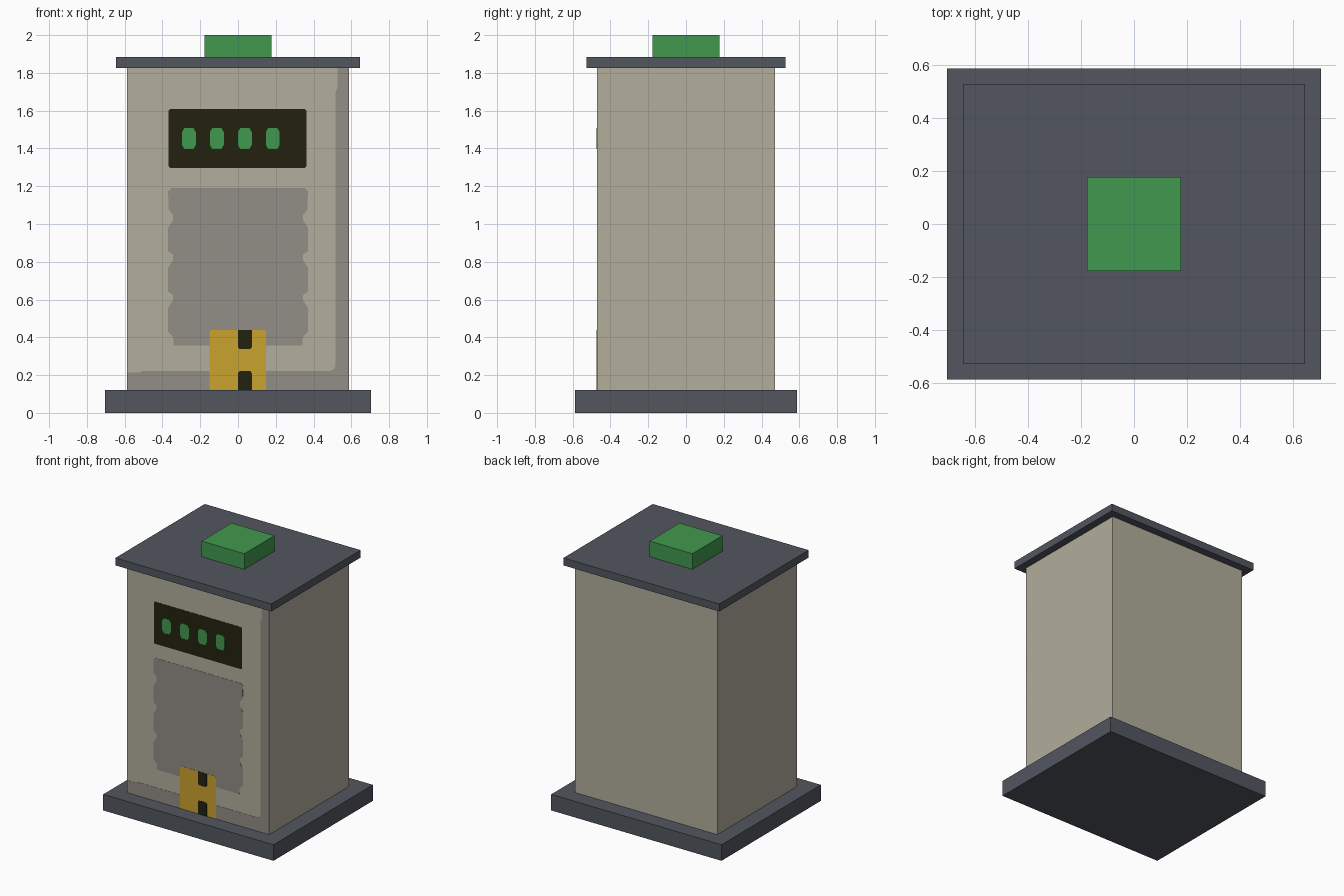
import bpy, bmesh

if "Cube" in bpy.data.objects:
    bpy.data.objects.remove(bpy.data.objects["Cube"])


def material(name, r, g, b):
    def lin(c):
        c /= 255
        return c / 12.92 if c <= 0.04045 else ((c + 0.055) / 1.055) ** 2.4
    m = bpy.data.materials.new(name)
    m.diffuse_color = (lin(r), lin(g), lin(b), 1)
    m.use_nodes = True
    m.node_tree.nodes["Principled BSDF"].inputs["Base Color"].default_value = m.diffuse_color
    return m


SLATE = material("slate", 82, 86, 95)
BEIGE = material("beige", 178, 174, 156)
GREY = material("warm grey", 146, 142, 135)
GREEN = material("green", 65, 153, 78)
BLACK = material("dark olive", 36, 34, 15)
YELLOW = material("yellow", 201, 163, 45)

FRONT = -0.47


def finish(name, bm, mat):
    bmesh.ops.recalc_face_normals(bm, faces=bm.faces)
    me = bpy.data.meshes.new(name)
    bm.to_mesh(me)
    bm.free()
    me.materials.append(mat)
    ob = bpy.data.objects.new(name, me)
    bpy.context.collection.objects.link(ob)
    return ob


def box(name, hx, hy, z0, z1, mat):
    bm = bmesh.new()
    bmesh.ops.create_cube(bm, size=1)
    for v in bm.verts:
        v.co = (v.co.x * 2 * hx, v.co.y * 2 * hy, z0 if v.co.z < 0 else z1)
    return finish(name, bm, mat)


def plate(name, outline, layer, mat):
    """Thin plate on the front; higher layers stand further out."""
    bm = bmesh.new()
    y = FRONT - 0.0015 * layer
    face = bm.faces.new([bm.verts.new((x, y, z)) for x, z in outline])
    ext = bmesh.ops.extrude_face_region(bm, geom=[face])
    for v in ext["geom"]:
        if isinstance(v, bmesh.types.BMVert):
            v.co.y = FRONT + 0.002
    return finish(name, bm, mat)


def cut_rect(x0, x1, z0, z1, cx, cz):
    """Rectangle with clipped corners."""
    return [(x0 + cx, z0), (x1 - cx, z0), (x1, z0 + cz), (x1, z1 - cz),
            (x1 - cx, z1), (x0 + cx, z1), (x0, z1 - cz), (x0, z0 + cz)]


# Cabinet
box("base", 0.705, 0.587, 0, 0.12, SLATE)
box("body", 0.588, 0.47, 0.12, 1.827, BEIGE)
box("lid", 0.645, 0.528, 1.827, 1.883, SLATE)
box("top_button", 0.177, 0.177, 1.883, 2.0, GREEN)

# L-shaped worn edge along the bottom and right
plate("worn_edge", [(-0.588, 0.12), (0.588, 0.12), (0.588, 1.827), (0.527, 1.827),
                    (0.527, 1.72), (0.517, 1.70), (0.517, 0.25), (0.507, 0.23),
                    (0.485, 0.222), (-0.51, 0.222), (-0.52, 0.213), (-0.588, 0.213)],
      1, GREY)

# Scalloped panel, the same notched edge on both sides
edge = [(0.34, 0.358), (0.343, 0.40)]
for z in (0.415, 0.628, 0.84):
    edge += [(0.37, z + 0.015), (0.37, z + 0.14), (0.345, z + 0.18), (0.345, z + 0.21)]
edge += [(0.368, 1.075), (0.37, 1.175), (0.355, 1.19)]
plate("scalloped_panel", edge + [(-x, z) for x, z in reversed(edge)], 1, GREY)

# Display with four lit digits
plate("display", cut_rect(-0.367, 0.362, 1.296, 1.61, 0.008, 0.01), 1, BLACK)
for i in range(4):
    cx = -0.26 + 0.148 * i
    plate(f"display_light_{i + 1}",
          cut_rect(cx - 0.037, cx + 0.037, 1.397, 1.508, 0.013, 0.022), 2, GREEN)

# Yellow hatch with two dark marks
plate("hatch", [(-0.15, 0.12), (0.148, 0.12), (0.148, 0.43), (0.14, 0.438),
                (-0.142, 0.438), (-0.15, 0.43)], 2, YELLOW)
plate("hatch_mark_lower", [(0.0, 0.12), (0.073, 0.12), (0.073, 0.21), (0.065, 0.222),
                           (0.008, 0.222), (0.0, 0.21)], 3, BLACK)
plate("hatch_mark_upper", [(0.008, 0.337), (0.065, 0.337), (0.073, 0.348),
                           (0.073, 0.4375), (0.0, 0.4375), (0.0, 0.348)], 3, BLACK)
